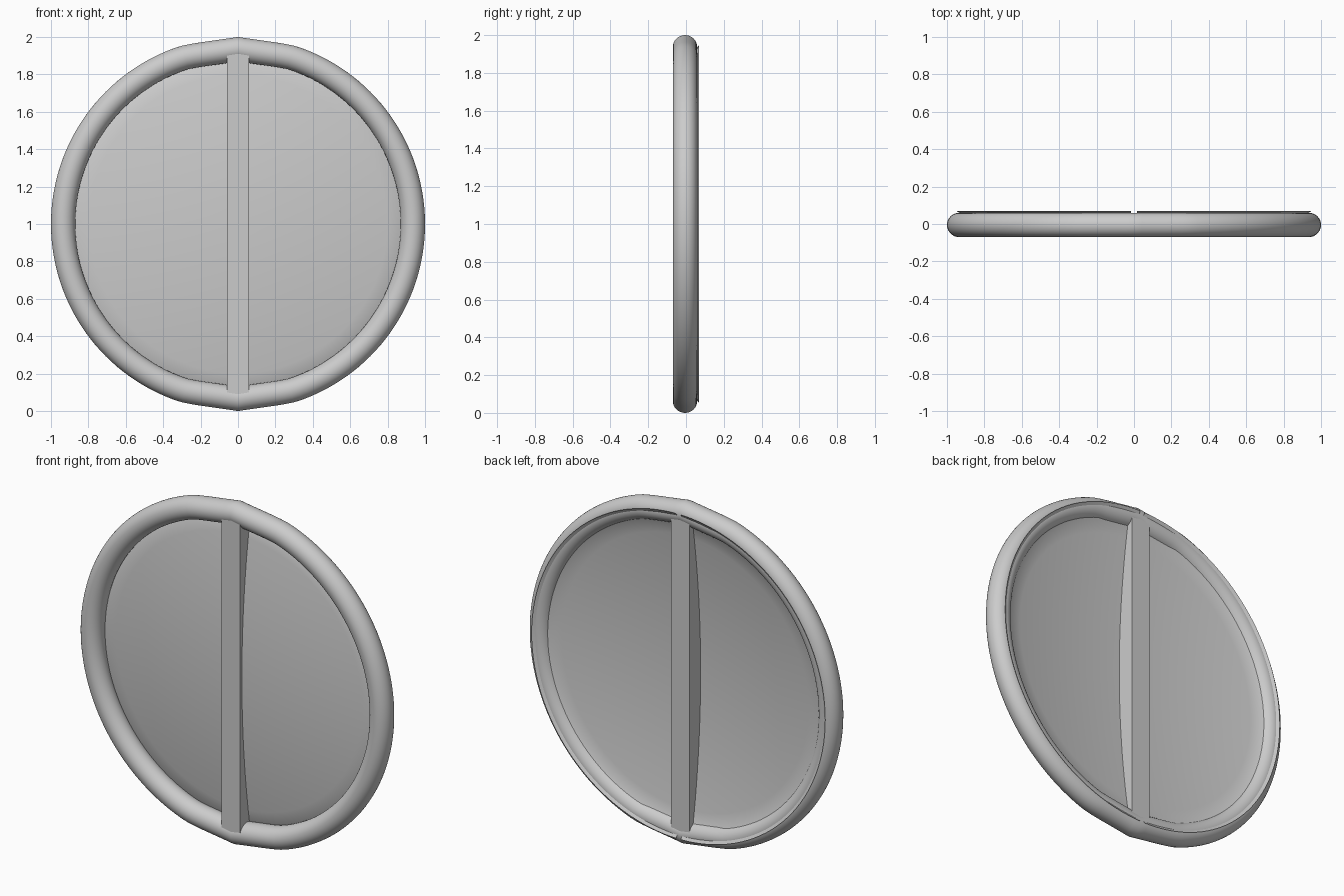
import bpy, bmesh
from math import sin, cos, pi

if "Cube" in bpy.data.objects:
    bpy.data.objects.remove(bpy.data.objects["Cube"])

RING, TUBE, CY = 0.935, 0.065, -0.005


def make(name, bm, angle=0.6):
    bmesh.ops.recalc_face_normals(bm, faces=bm.faces)
    me = bpy.data.meshes.new(name)
    bm.to_mesh(me)
    bm.free()
    ob = bpy.data.objects.new(name, me)
    bpy.context.collection.objects.link(ob)
    bpy.context.view_layer.objects.active = ob
    ob.select_set(True)
    bpy.ops.object.shade_smooth_by_angle(angle=angle)
    ob.select_set(False)
    return ob


def flattening(a):
    # slight dip beside the top and bottom points of the ring
    t = min(a % pi, pi - a % pi)
    u = t / 0.32
    return 0.05 * u * (1 - u) ** 1.3 if u < 1 else 0.0


def bridge(bm, p, q, closed=True):
    n = len(p)
    for i in range(n if closed else n - 1):
        j = (i + 1) % n
        bm.faces.new((p[i], p[j], q[j], q[i]))


# outer ring: round tube swept around, with soft points at top and bottom
bm = bmesh.new()
N, M = 144, 32
loops = []
for i in range(N):
    a = 2 * pi * i / N
    base = RING - flattening(a)
    loop = []
    for k in range(M):
        b = 2 * pi * k / M
        r = base + TUBE * cos(b)
        loop.append(bm.verts.new((r * sin(a), CY + TUBE * sin(b), 1 + r * cos(a))))
    loops.append(loop)
for i in range(N):
    bridge(bm, loops[i], loops[(i + 1) % N])
make("outer_ring", bm)

# dished panels: shallow bowl bulging forward, with a flared edge in the ring
bm = bmesh.new()
profile = [(0.87 * k / 12, -0.05 + 0.07 * (k / 12) ** 2) for k in range(1, 13)]
profile += [(0.91, 0.045), (0.95, 0.07)]
rings = [[bm.verts.new((r * sin(2 * pi * i / 128), y, 1 + r * cos(2 * pi * i / 128)))
          for i in range(128)] for r, y in profile]
for p, q in zip(rings, rings[1:]):
    bridge(bm, p, q)
bm.faces.new(rings[0])
# keep the right half only, leaving a narrow slot behind the bar
bmesh.ops.bisect_plane(bm, geom=bm.verts[:] + bm.edges[:] + bm.faces[:],
                       plane_co=(0.015, 0, 0), plane_no=(1, 0, 0), clear_inner=True)
panel = make("dished_panels", bm)
panel.modifiers.new("mirror", 'MIRROR').use_axis[0] = True

# centre bar
bpy.ops.mesh.primitive_cube_add(size=1, location=(0, CY, 1))
bar = bpy.context.object
bar.name = "centre_bar"
bar.scale = (0.12, 0.12, 1.85)
bpy.ops.object.transform_apply(location=False, rotation=False, scale=True)
